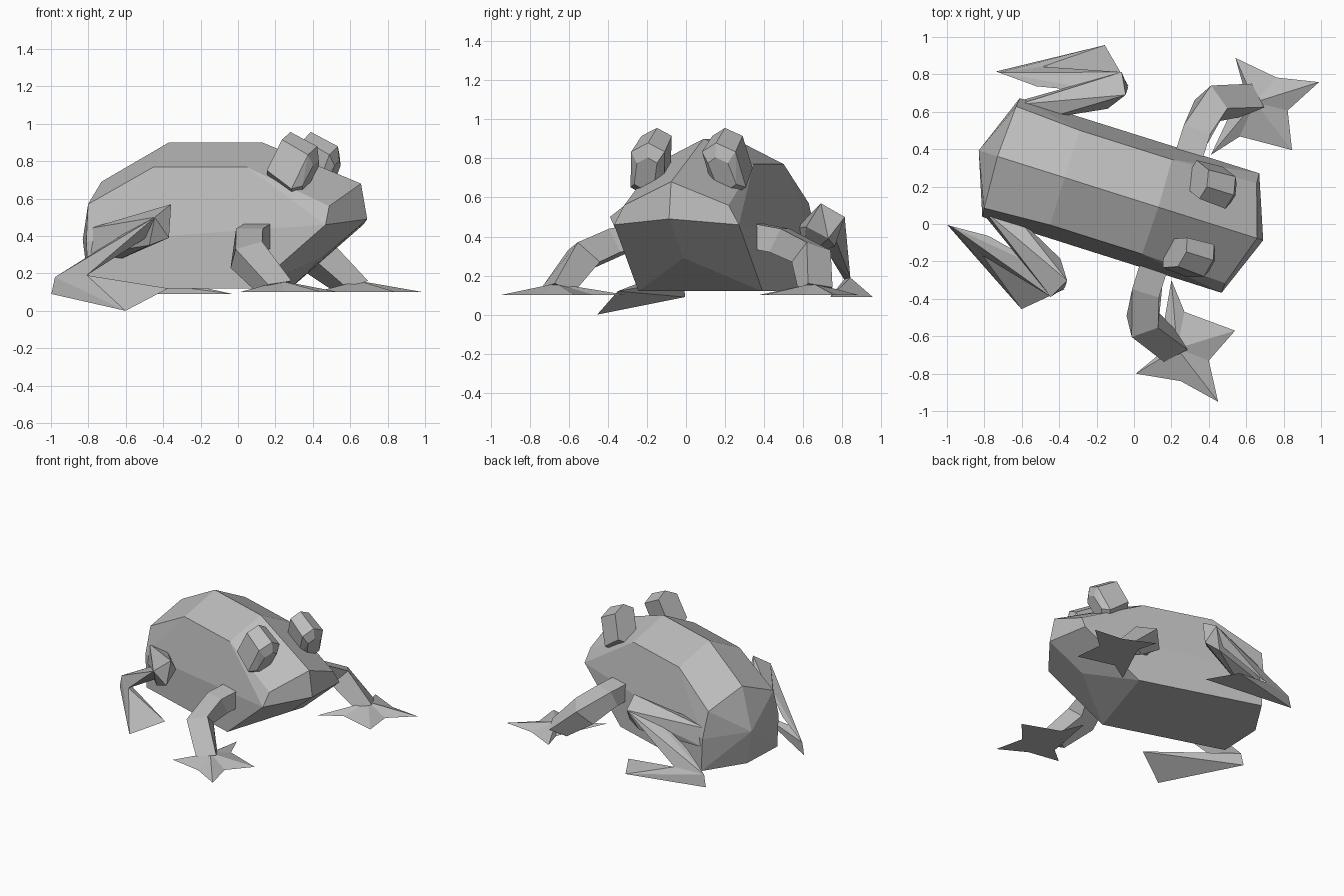
import bpy, bmesh, math
from mathutils import Matrix, Vector

if "Cube" in bpy.data.objects:
    bpy.data.objects.remove(bpy.data.objects["Cube"])

# Parts are laid out nose-forward along +x, then turned slightly about z
YAW = math.atan2(-0.301, 0.954)
PLACE = Matrix.Rotation(YAW, 4, 'Z') @ Matrix.Translation((0, 0.125, 0))

grey = bpy.data.materials.new("grey_skin")
grey.diffuse_color = (0.5, 0.5, 0.5, 1)
grey.use_nodes = True
grey.node_tree.nodes["Principled BSDF"].inputs["Base Color"].default_value = grey.diffuse_color


def finish(name, bm):
    bmesh.ops.recalc_face_normals(bm, faces=bm.faces)
    bm.transform(PLACE)
    me = bpy.data.meshes.new(name)
    bm.to_mesh(me)
    bm.free()
    me.materials.append(grey)
    ob = bpy.data.objects.new(name, me)
    bpy.context.collection.objects.link(ob)


def hull(name, pts):
    """Flat-faced convex solid around the given corner points."""
    bm = bmesh.new()
    for p in pts:
        bm.verts.new(p)
    res = bmesh.ops.convex_hull(bm, input=bm.verts)
    junk = {g for g in res["geom_interior"] + res["geom_unused"]
            if isinstance(g, bmesh.types.BMVert)}
    bmesh.ops.delete(bm, geom=list(junk), context='VERTS')
    bmesh.ops.dissolve_limit(bm, angle_limit=math.radians(3),
                             verts=bm.verts, edges=bm.edges)
    finish(name, bm)


def box_limb(name, path, sections):
    """Four-sided tube; each section is a pair of half-axis vectors."""
    bm = bmesh.new()
    rings = []
    for c, (a, b) in zip(path, sections):
        c, a, b = Vector(c), Vector(a), Vector(b)
        rings.append([bm.verts.new(c + a * i + b * j)
                      for i, j in ((1, 1), (-1, 1), (-1, -1), (1, -1))])
    for r, s in zip(rings, rings[1:]):
        for k in range(4):
            n = (k + 1) % 4
            bm.faces.new((r[k], r[n], s[n], s[k]))
    bm.faces.new(rings[0])
    bm.faces.new(rings[-1])
    finish(name, bm)


# Body: ridge, then shoulder, flank and belly corners mirrored
ridge = [(-.86, 0, .12), (-.91, 0, .38), (-.805, 0, .69), (-.427, 0, .9),
         (.097, 0, .9), (.65, 0, .68), (.685, 0, .49), (.44, 0, .29)]
half = [(-.79, .285, .57), (-.427, .265, .77), (.09, .265, .77), (.56, .28, .56),
        (-.785, .333, .37), (.557, .335, .46), (-.77, .333, .12), (.15, .333, .12)]
hull("body", ridge + [(x, s * y, z) for x, y, z in half for s in (1, -1)])

# Star-shaped front foot outline
STAR = [(.281, .351), (.399, .492), (.687, .506), (.601, .701),
        (.715, .896), (.491, .851), (.25, .885), (.335, .754)]

for side, s in (("left", 1), ("right", -1)):
    def m(pts):
        return [(x, s * y, z) for x, y, z in pts]

    # Eye: hexagonal block tilted forward and down
    ax, up = Vector((.85, 0, -.53)), Vector((.42, 0, .91))
    pts = []
    for t, r in ((-.1, .9), (.07, 1), (.11, .6)):
        for a, b in ((0, .15), (.09, .1), (.09, -.1), (0, -.15), (-.09, -.1), (-.09, .1)):
            p = Vector((.34, .205, .78)) + ax * t + up * (b * r)
            p.y += a * r - b * .15
            pts.append(p)
    hull(side + "_eye", m(pts))

    # Front leg: shoulder, elbow, wrist
    box_limb(side + "_front_leg",
             m([(.17, .26, .41), (.17, .43, .38), (.20, .61, .30), (.38, .69, .13)]),
             [m([(.075, 0, 0), (0, .03, .06)]), m([(.075, 0, 0), (0, .03, .06)]),
              m([(.06, -.045, .02), (.03, .05, .05)]), m([(.05, -.05, .01), (.045, .04, .02)])])

    # Front foot: flat star rising to the wrist
    bm = bmesh.new()
    rim = [bm.verts.new((x, s * y, .1)) for x, y in STAR]
    top = bm.verts.new((.42, s * .69, .16))
    bm.faces.new(rim)
    for a, b in zip(rim, rim[1:] + rim[:1]):
        bm.faces.new((a, b, top))
    finish(side + "_front_foot", bm)

    # Hind leg: thigh forward to the knee, shin back to the heel, long foot
    toe_z, inner_z = (.09, .09) if s > 0 else (0, .12)
    knee = [(-.25, .52, .57), (-.307, .63, .5), (-.25, .56, .39)]
    hull(side + "_thigh", m(knee + [(-.36, .56, .35), (-.32, .42, .45),
                                    (-.78, .3, .44), (-.62, .27, .44),
                                    (-.62, .3, .27), (-.78, .32, .3)]))
    hull(side + "_shin", m([knee[0], knee[1], (-.33, .56, .42),
                            (-.93, .43, .18), (-.72, .53, .19), (-.72, .42, .3)]))
    hull(side + "_hind_foot", m([(-.95, .43, .09), (-.437, .74, toe_z),
                                 (-.25, .57, inner_z), (-.93, .43, .18),
                                 (-.72, .53, .19)]))
